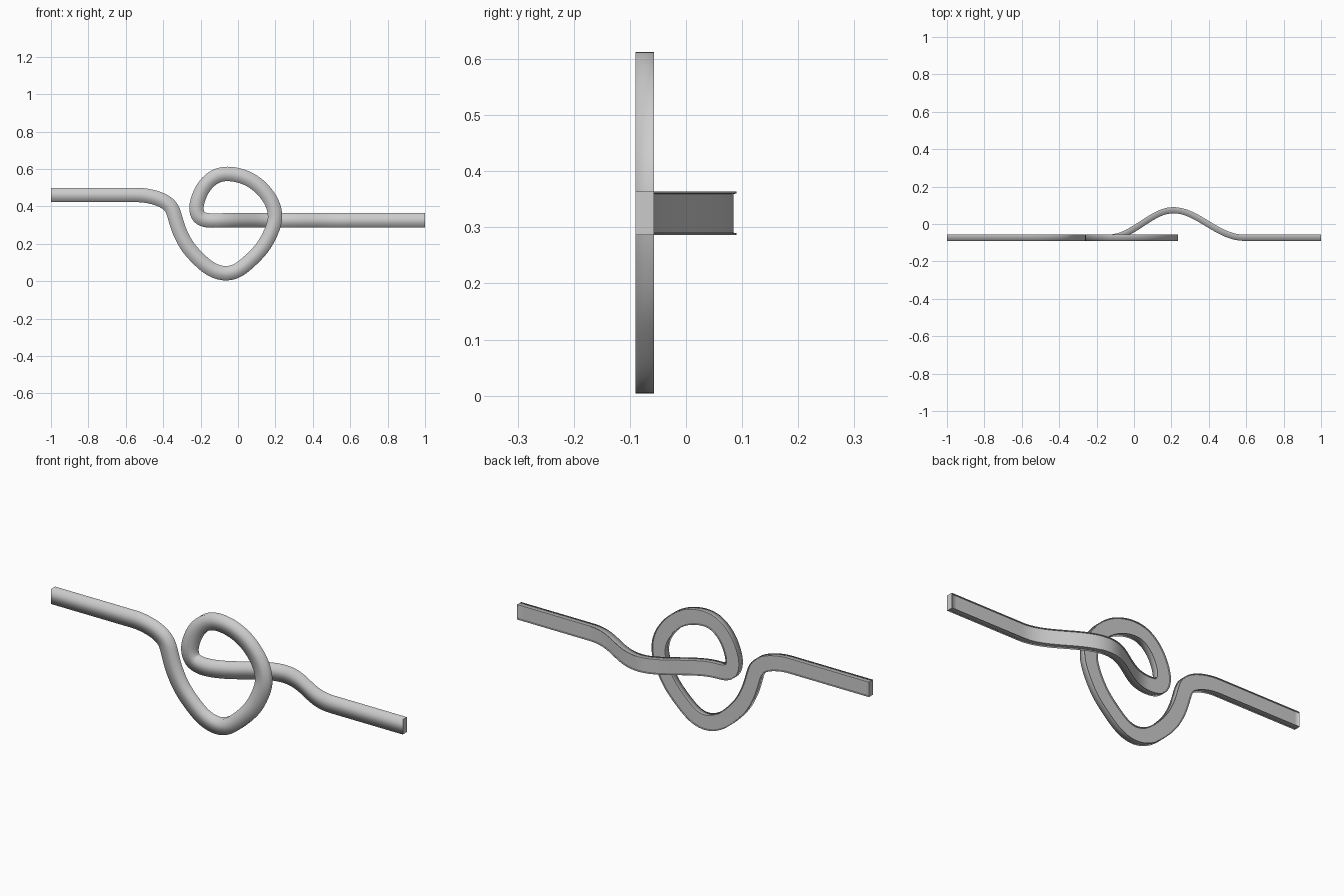
import bpy, bmesh, math
from mathutils import Vector

if "Cube" in bpy.data.objects:
    bpy.data.objects.remove(bpy.data.objects["Cube"])

BACK, HALF_W, DEPTH = -0.057, 0.0385, 0.033

# Centre line of the rope in the front plane (x, z)
PATH = [(-1, .461), (-.8, .461), (-.6, .461), (-.5, .459), (-.41, .436), (-.357, .398),
        (-.338, .345), (-.312, .265), (-.263, .176), (-.182, .092), (-.125, .055), (-.068, .041),
        (-.01, .053), (.045, .092), (.131, .18), (.184, .28), (.199, .35), (.18, .424),
        (.12, .503), (.04, .555), (-.055, .575), (-.127, .558), (-.183, .505), (-.212, .445),
        (-.224, .39), (-.209, .342), (-.165, .325), (-.1, .325), (.1, .325), (.3, .325),
        (.5, .325), (.7, .325), (1, .325)]
LAST_BEND = 26


def catmull(a, b, c, d, t):
    return 0.5 * (2 * b + (c - a) * t + (2 * a - 5 * b + 4 * c - d) * t * t
                  + (3 * b - a - 3 * c + d) * t ** 3)


def hump(x):
    # the last strand arches behind the loop
    w = 0.35 if x < 0.21 else 0.38
    t = min(abs(x - 0.21) / w, 1)
    return 0.147 * 0.5 * (1 + math.cos(math.pi * t))


# Sample the path, relax it slightly, then lift the crossing strand
ctrl = [Vector((x, 0, z)) for x, z in PATH]
pts, behind = [], []
for i in range(len(ctrl) - 1):
    a, b, c = ctrl[max(i - 1, 0)], ctrl[i], ctrl[i + 1]
    d = ctrl[min(i + 2, len(ctrl) - 1)]
    n = max(4, round((c - b).length / 0.015))
    for k in range(n):
        pts.append(catmull(a, b, c, d, k / n))
        behind.append(i >= LAST_BEND - 1)
pts.append(ctrl[-1])
behind.append(True)
for _ in range(4):
    pts = [pts[0]] + [(pts[i - 1] + 2 * pts[i] + pts[i + 1]) / 4
                      for i in range(1, len(pts) - 1)] + [pts[-1]]
for p, up in zip(pts, behind):
    p.y = BACK + (hump(p.x) if up else 0)

# Rings just inside the ends close off the recessed back
pts = ([pts[0], pts[0] + Vector((.003, 0, 0))] + [p for p in pts if abs(p.x) < .98]
       + [pts[-1] - Vector((.003, 0, 0)), pts[-1]])


def section(recess):
    # flat band with square sides, thin rim and recessed back
    w = HALF_W - 0.003
    return [(HALF_W, 0), (HALF_W, DEPTH), (-HALF_W, DEPTH), (-HALF_W, 0),
            (-w, 0), (-w + .001, recess), (w - .001, recess), (w, 0)]


bm = bmesh.new()
rings = []
last = len(pts) - 1
for i, p in enumerate(pts):
    t = (pts[min(i + 1, last)] - pts[max(i - 1, 0)]).normalized()
    side = t.cross(Vector((0, 1, 0))).normalized()
    front = t.cross(side).normalized()
    if front.y > 0:
        front.negate()
    recess = 0.0003 if i in (0, last) else 0.005
    rings.append([bm.verts.new(p + side * u + front * v) for u, v in section(recess)])
for r, q in zip(rings, rings[1:]):
    for k in range(len(r)):
        j = (k + 1) % len(r)
        bm.faces.new((r[k], r[j], q[j], q[k]))
caps = [bm.faces.new(rings[0]), bm.faces.new(rings[-1])]
bmesh.ops.recalc_face_normals(bm, faces=bm.faces)

# Soft shading over the front corners, crisp edges at the rim and ends
for f in bm.faces:
    f.smooth = True
for f in caps:
    for e in f.edges:
        e.smooth = False
for r, q in zip(rings, rings[1:]):
    for k in (0, 3, 4, 5, 6, 7):
        e = bm.edges.get((r[k], q[k]))
        e.smooth = False

mesh = bpy.data.meshes.new("knotted_rope")
bm.to_mesh(mesh)
bm.free()
rope = bpy.data.objects.new("knotted_rope", mesh)
bpy.context.collection.objects.link(rope)
